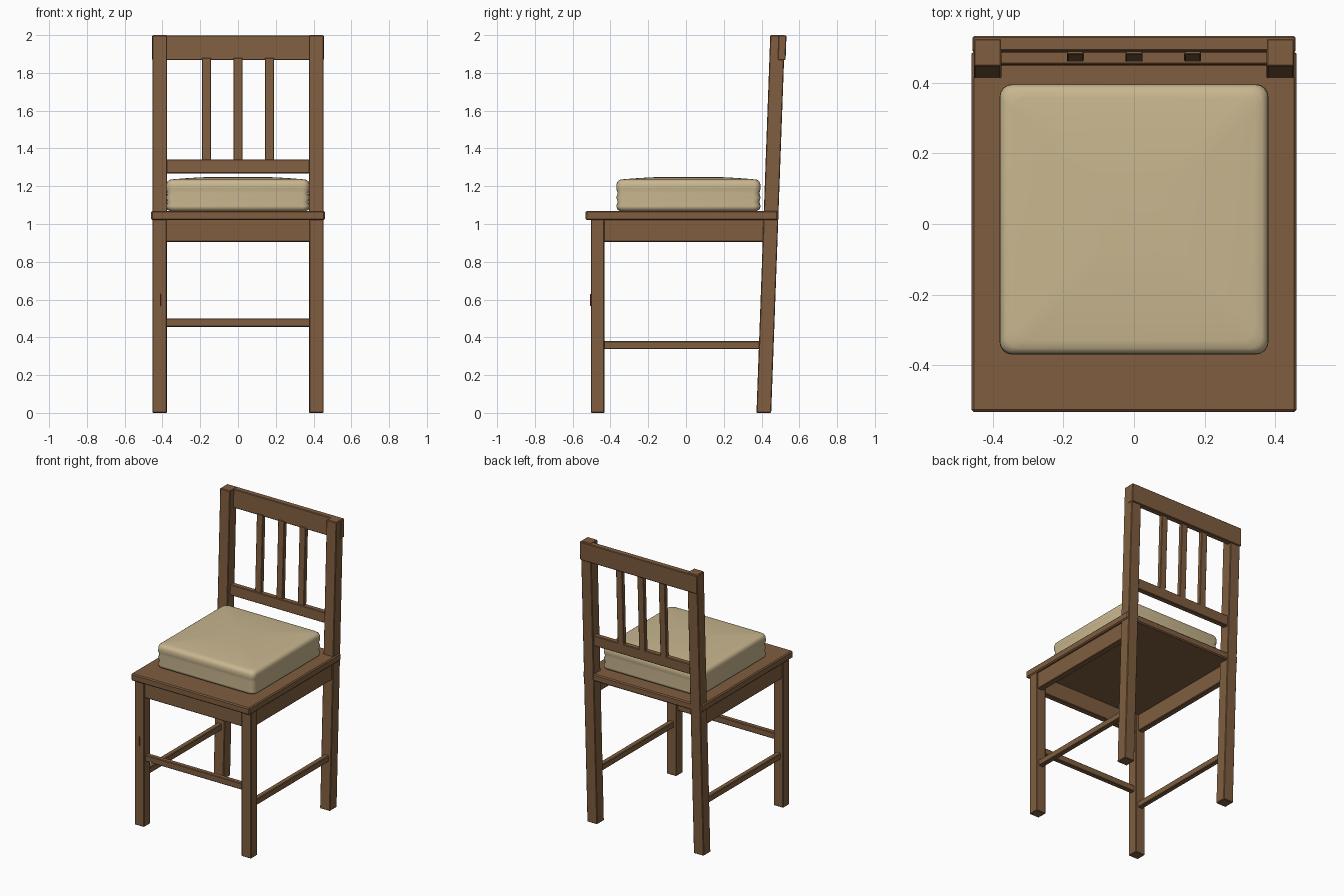
import bpy, bmesh, math

if "Cube" in bpy.data.objects:
    bpy.data.objects.remove(bpy.data.objects["Cube"])

LEAN = 0.0365  # backward slope of the back frame


def material(name, rgb):
    m = bpy.data.materials.new(name)
    m.diffuse_color = (*rgb, 1)
    m.use_nodes = True
    m.node_tree.nodes["Principled BSDF"].inputs["Base Color"].default_value = m.diffuse_color
    return m


WOOD = material("wood", (0.216, 0.112, 0.051))
CLOTH = material("cloth", (0.58, 0.47, 0.275))
RED = material("red_paint", (0.35, 0.02, 0.02))


def finish(bm, name, mat):
    bmesh.ops.recalc_face_normals(bm, faces=bm.faces)
    me = bpy.data.meshes.new(name)
    bm.to_mesh(me)
    bm.free()
    me.materials.append(mat)
    ob = bpy.data.objects.new(name, me)
    bpy.context.collection.objects.link(ob)
    return ob


def box(name, x, y, z, lean=0.0, bevel=0.004, mat=WOOD):
    """Bar from ranges x, y, z; y is measured at z = 0 when leaning."""
    bm = bmesh.new()
    bmesh.ops.create_cube(bm, size=1)
    for v in bm.verts:
        px, py, pz = (r[0] if c < 0 else r[1] for r, c in zip((x, y, z), v.co))
        v.co = (px, py + lean * pz, pz)
    ob = finish(bm, name, mat)
    if bevel:
        mod = ob.modifiers.new("bevel", 'BEVEL')
        mod.width = bevel
        mod.segments = 1
    return ob


# Legs and side rails, mirrored left and right
for side, s in (("left", -1), ("right", 1)):
    def xr(a, b):
        return tuple(sorted((s * a, s * b)))
    box(f"front_leg_{side}", xr(0.378, 0.453), (-0.503, -0.432), (0, 1.03))
    box(f"back_post_{side}", xr(0.375, 0.453), (0.373, 0.451), (0, 2.0), LEAN)
    box(f"side_apron_{side}", xr(0.40, 0.442), (-0.44, 0.42), (0.905, 1.03))
    box(f"side_stretcher_{side}", xr(0.398, 0.434), (-0.44, 0.40), (0.337, 0.38))

# Front rails
box("front_apron", (-0.385, 0.385), (-0.493, -0.45), (0.905, 1.03))
box("front_stretcher", (-0.385, 0.385), (-0.485, -0.45), (0.455, 0.5))

# Seat board
box("seat", (-0.46, 0.46), (-0.532, 0.487), (1.02, 1.07), bevel=0.007)

# Back rest
box("top_rail", (-0.456, 0.456), (0.417, 0.459), (1.868, 1.998), LEAN)
box("lower_rail", (-0.385, 0.385), (0.402, 0.440), (1.268, 1.342), LEAN)
for i, x in enumerate((-0.166, 0, 0.166)):
    box(f"back_slat_{i + 1}", (x - 0.024, x + 0.024), (0.410, 0.440),
        (1.33, 1.88), LEAN, bevel=0.003)

# Small red fleck on the left front leg
box("leg_fleck", (-0.414, -0.408), (-0.508, -0.495), (0.565, 0.63), bevel=0.002, mat=RED)


# Cushion: rounded-square rings stacked along a grooved profile
def ring(bm, inset, z, n=5):
    hx, hy, cy = 0.38 - inset, 0.382 - inset, 0.013
    r = min(0.035, hx * 0.3)
    verts = []
    for k, (sx, sy) in enumerate(((1, 1), (-1, 1), (-1, -1), (1, -1))):
        for j in range(n):
            a = math.pi / 2 * (k + j / (n - 1))
            verts.append(bm.verts.new((sx * (hx - r) + r * math.cos(a),
                                       cy + sy * (hy - r) + r * math.sin(a), z)))
    return verts


profile = [(0.02, 1.069), (0.005, 1.077), (0.0, 1.095), (0.007, 1.118), (0.0, 1.14),
           (0.007, 1.163), (0.0, 1.185), (0.001, 1.21), (0.006, 1.225), (0.018, 1.234),
           (0.04, 1.237), (0.1, 1.242), (0.18, 1.247), (0.28, 1.25)]
bm = bmesh.new()
rings = [ring(bm, *p) for p in profile]
for a, b in zip(rings, rings[1:]):
    for i in range(len(a)):
        j = (i + 1) % len(a)
        bm.faces.new((a[i], a[j], b[j], b[i]))
bm.faces.new(rings[0])
bm.faces.new(rings[-1])
cushion = finish(bm, "cushion", CLOTH)
bpy.context.view_layer.objects.active = cushion
cushion.select_set(True)
bpy.ops.object.shade_smooth_by_angle(angle=math.radians(60))
